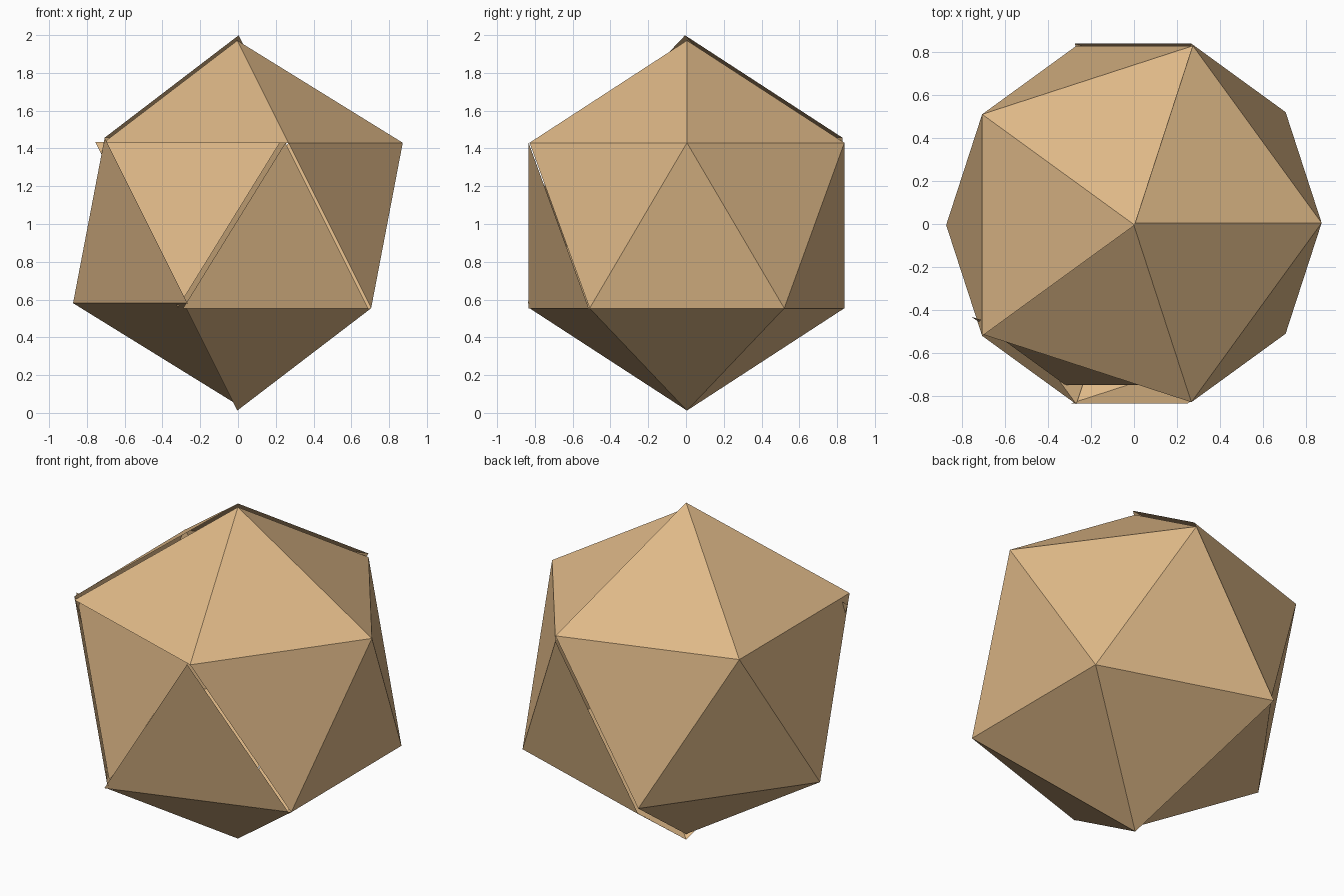
import bpy, bmesh, math
from mathutils import Vector

if "Cube" in bpy.data.objects:
    bpy.data.objects.remove(bpy.data.objects["Cube"])

# Icosahedron corners: two staggered rings of five and two tips
EDGE = 1.03
R = EDGE * 0.8507          # ring radius
H = EDGE * 0.4253          # ring height from the middle
MID = 0.99

def ring(k, start, z):
    a = math.radians(start + 72 * k)
    return Vector((R * math.cos(a), R * math.sin(a), z))

top = Vector((0, 0, MID + EDGE * 0.9511))
bottom = Vector((0, 0, MID - EDGE * 0.9511))
upper = [ring(k, 0, MID + H) for k in range(5)]
lower = [ring(k, 36, MID - H) for k in range(5)]

def strip(k):
    """Four triangles of one fifth: cap, down-pointing, up-pointing, base."""
    n = (k + 1) % 5
    return [(top, upper[k], upper[n]),
            (upper[k], lower[k], upper[n]),
            (lower[k], lower[n], upper[n]),
            (bottom, lower[n], lower[k])]

wood = bpy.data.materials.new("tan_card")
wood.diffuse_color = (0.73, 0.479, 0.242, 1)
wood.use_nodes = True
wood.node_tree.nodes["Principled BSDF"].inputs["Base Color"].default_value = wood.diffuse_color

def panel_object(name, tris, offset):
    bm = bmesh.new()
    for tri in tris:
        bm.faces.new([bm.verts.new(p + Vector(offset)) for p in tri])
    bmesh.ops.remove_doubles(bm, verts=bm.verts, dist=0.0005)
    mesh = bpy.data.meshes.new(name)
    bm.to_mesh(mesh)
    bm.free()
    mesh.materials.append(wood)
    ob = bpy.data.objects.new(name, mesh)
    bpy.context.collection.objects.link(ob)

s = [strip(k) for k in range(5)]

# Right shell, left shell lifted slightly, and two loose front panels
panel_object("right_shell", s[0] + s[4] + [s[3][0], s[3][3]], (-0.004, 0.005, 0.002))
panel_object("left_shell", s[1] + s[2], (0.003, -0.005, 0.029))
panel_object("sunken_front_panel", [s[3][1]], (-0.047, 0.084, 0.006))
panel_object("shifted_front_panel", [s[3][2]], (-0.02, 0.0, 0.002))
